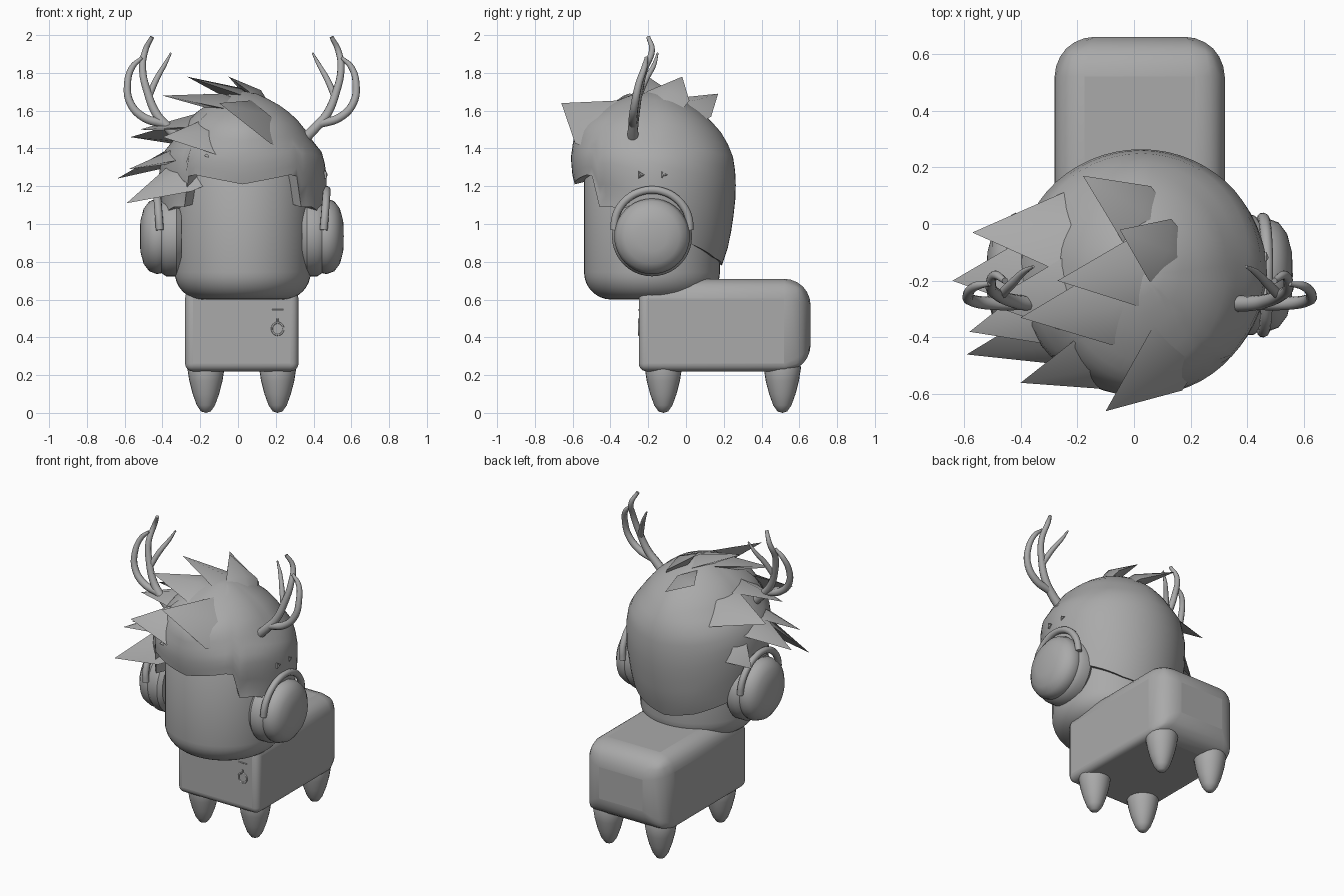
import bpy, bmesh, math
from mathutils import Vector

if "Cube" in bpy.data.objects:
    bpy.data.objects.remove(bpy.data.objects["Cube"])

CX, CY = 0.025, -0.18          # head axis
MID = 0.02                     # mirror plane in x

grey = bpy.data.materials.new("plain_grey")
grey.diffuse_color = (0.4, 0.4, 0.4, 1)
grey.use_nodes = True
grey.node_tree.nodes["Principled BSDF"].inputs["Base Color"].default_value = grey.diffuse_color


def finish(ob, angle=35):
    ob.data.materials.clear()
    ob.data.materials.append(grey)
    bpy.ops.object.select_all(action='DESELECT')
    ob.select_set(True)
    bpy.context.view_layer.objects.active = ob
    bpy.ops.object.shade_smooth_by_angle(angle=math.radians(angle))
    return ob


def from_bmesh(name, bm, angle=35):
    bmesh.ops.recalc_face_normals(bm, faces=bm.faces)
    me = bpy.data.meshes.new(name)
    bm.to_mesh(me)
    bm.free()
    ob = bpy.data.objects.new(name, me)
    bpy.context.collection.objects.link(ob)
    return finish(ob, angle)


def lathe(name, profile, centre, axis='Z', sign=1, n=40, angle=35):
    """Spin (radius, height) pairs round an axis."""
    bm = bmesh.new()
    rings = []
    for r, h in profile:
        ring = []
        for i in range(n if r > 0 else 1):
            a = 2 * math.pi * i / n
            p = (r * math.cos(a), r * math.sin(a), h)
            if axis == 'X':
                p = (sign * h, p[0], p[1])
            ring.append(bm.verts.new(Vector(p) + Vector(centre)))
        rings.append(ring)
    for a, b in zip(rings, rings[1:]):
        for i in range(n):
            j = (i + 1) % n
            quad = [a[i % len(a)], a[j % len(a)], b[j % len(b)], b[i % len(b)]]
            bm.faces.new(list(dict.fromkeys(quad)))
    return from_bmesh(name, bm, angle)


def tube(name, pts, radii, bevel=1.0, cyclic=False):
    cu = bpy.data.curves.new(name, 'CURVE')
    cu.dimensions = '3D'
    cu.bevel_depth, cu.bevel_resolution, cu.resolution_u = bevel, 3, 6
    cu.use_fill_caps = True
    sp = cu.splines.new('BEZIER')
    sp.bezier_points.add(len(pts) - 1)
    sp.use_cyclic_u = cyclic
    for bp, p, r in zip(sp.bezier_points, pts, radii):
        bp.co, bp.radius = p, r
        bp.handle_left_type = bp.handle_right_type = 'AUTO'
    ob = bpy.data.objects.new(name, cu)
    bpy.context.collection.objects.link(ob)
    bpy.ops.object.select_all(action='DESELECT')
    ob.select_set(True)
    bpy.context.view_layer.objects.active = ob
    bpy.ops.object.convert(target='MESH')
    return finish(bpy.context.object, 50)


def lerp(table, x):
    for (x0, y0), (x1, y1) in zip(table, table[1:]):
        if x <= x1:
            return y0 + (y1 - y0) * max(0, (x - x0) / (x1 - x0))
    return table[-1][1]


# Body: box, softer at the back and top than at the front and bottom
bm = bmesh.new()
bmesh.ops.create_cube(bm, size=1)
for v in bm.verts:
    v.co = (MID + v.co.x * 0.6, 0.205 + v.co.y * 0.91, 0.465 + v.co.z * 0.49)
weight = bm.edges.layers.float.new("bevel_weight_edge")
for e in bm.edges:
    m = (e.verts[0].co + e.verts[1].co) / 2
    e[weight] = 1.0 if m.y > 0.6 else 0.75 if m.z > 0.6 else 0.3
body = from_bmesh("body", bm)
bev = body.modifiers.new("round", 'BEVEL')
bev.limit_method, bev.width, bev.segments = 'WEIGHT', 0.14, 6

# Legs: rounded cones
for side, x in (("left", -0.17), ("right", 0.21)):
    for end, y in (("front", -0.12), ("back", 0.51)):
        lathe(f"{end}_{side}_leg", [(0, 0), (.026, .008), (.048, .04), (.07, .10), (.088, .17),
              (.099, .24), (.09, .27), (0, .28)], (x, y, 0), n=24, angle=60)

# Head: cylinder with rounded ends
prof = [(0, 0.6)]
for i in range(9):
    a = math.pi / 2 * i / 8
    prof.append((0.215 + 0.145 * math.sin(a), 0.745 - 0.145 * math.cos(a)))
lathe("head", prof + [(0.36, 1.3), (0.3, 1.4), (0, 1.42)], (CX, CY, 0), n=48)

# Ear cups, cushions and arches
for side, s in (("left", -1), ("right", 1)):
    c = (MID, CY, 0.935)
    lathe(f"{side}_ear_cushion", [(0, .32), (.19, .32), (.212, .345), (.212, .40), (.195, .425),
          (0, .425)], c, 'X', s)
    lathe(f"{side}_ear_cup", [(.16, .42), (.195, .425), (.2, .45), (.185, .49), (.145, .52),
          (.08, .537), (0, .54)], c, 'X', s, angle=60)
    pts = []
    for i in range(11):
        a = math.radians(-5 + 19 * i)
        pts.append((MID + s * (0.435 + 0.015 * math.sin(a)), CY + 0.2 * math.cos(a),
                    0.985 + 0.195 * math.sin(a)))
    tube(f"{side}_ear_arch", pts, [1] * 11, 0.021)

# Hair cap: lofted rings over a hem that drops from fringe to nape
hem = [(0, 1.21), (36, 1.26), (46, 1.25), (48, 1.09), (62, 1.09), (90, 1.0), (110, .92),
       (130, .87), (150, .82), (180, .78)]
cap = [(.78, .37), (.9, .41), (1.1, .44), (1.25, .445), (1.38, .425), (1.48, .37),
       (1.57, .29), (1.64, .19), (1.69, .08), (1.705, 0)]
bm = bmesh.new()
N, M, TOP = 60, 14, 1.705
cols = []
for i in range(N):
    phi = 360 * i / N
    fold = min(phi, 360 - phi)
    a = math.radians(phi)
    z0 = lerp(hem, fold)
    front = max(0, math.cos(a))
    col = [bm.verts.new((CX + .33 * math.sin(a), CY - .33 * math.cos(a), z0 + .02))]
    for j in range(M):
        t = j / M
        z = z0 + (TOP - z0) * (1 - (1 - t) ** 1.4)
        r = lerp(cap, z)
        r *= 1 - 0.11 * front * max(0, 1 - abs(z - 1.15) / .2)
        r *= 1 + 0.16 * front * max(0, min(1, (z - 1.38) / .15))
        r *= 1 - 0.07 * abs(math.sin(a)) * max(0, min(1, (z - 1.36) / .1))
        col.append(bm.verts.new((CX + r * math.sin(a), CY - r * math.cos(a), z)))
    cols.append(col)
crown = bm.verts.new((CX, CY, TOP))
for i in range(N):
    p, q = cols[i], cols[(i + 1) % N]
    for j in range(M):
        bm.faces.new((p[j], q[j], q[j + 1], p[j + 1]))
    bm.faces.new((p[M], q[M], crown))
from_bmesh("hair_cap", bm, 40)

# Hair locks: broad leaf-shaped wedges swept to one side, (base, tip, half width)
locks = [((.02, -.14, 1.45), (-.64, -.20, 1.24), .17), ((-.05, -.33, 1.33), (-.59, -.46, 1.11), .13),
         ((.05, -.05, 1.46), (-.57, -.03, 1.46), .17), ((.05, -.22, 1.52), (-.52, -.28, 1.50), .15),
         ((.15, -.36, 1.43), (-.40, -.56, 1.46), .17), ((.15, -.25, 1.57), (-.40, -.33, 1.68), .14),
         ((.20, -.15, 1.56), (-.27, -.20, 1.78), .12), ((.18, -.15, 1.56), (-.05, -.02, 1.78), .12),
         ((.27, -.30, 1.43), (-.10, -.66, 1.64), .17), ((.14, -.08, 1.52), (-.18, .17, 1.69), .12),
         ((.15, -.36, 1.38), (-.18, -.57, 1.36), .13), ((-.1, -.25, 1.38), (-.58, -.38, 1.29), .12),
         ((-.2, .0, 1.33), (-.47, -.02, 1.14), .12)]
bm = bmesh.new()
for base, tip, w in locks:
    b, t = Vector(base), Vector(tip)
    d = (t - b).normalized()
    mid = b.lerp(t, .45)
    out = mid - Vector((CX, CY, 1.2))
    up = (out - d * out.dot(d)).normalized()
    sidev = d.cross(up)
    rings = []
    for c, k in ((b, .7), (mid + up * .025, 1)):
        rings.append([bm.verts.new(c + o * w * k)
                      for o in (sidev, up * .35, -sidev, -up * .35)])
    end = bm.verts.new(t)
    bm.faces.new(rings[0])
    for k in range(4):
        n = (k + 1) % 4
        bm.faces.new((rings[0][k], rings[0][n], rings[1][n], rings[1][k]))
        bm.faces.new((rings[1][k], rings[1][n], end))
from_bmesh("hair_locks", bm, 45)

# Antlers: beam, outer tine and inner tine
for side, s in (("left", -1), ("right", 1)):
    def path(*pts):
        return [(MID + s * x, y, z) for x, y, z in pts]
    tube(f"{side}_antler_beam", path((.32, -.28, 1.44), (.39, -.28, 1.51), (.45, -.27, 1.58),
         (.50, -.25, 1.70), (.525, -.22, 1.82), (.51, -.18, 1.92), (.475, -.20, 1.99)),
         (.03, .027, .024, .021, .019, .016, .011))
    tube(f"{side}_antler_outer_tine", path((.41, -.28, 1.53), (.52, -.28, 1.565), (.59, -.27, 1.64),
         (.605, -.25, 1.74), (.58, -.22, 1.83), (.53, -.21, 1.88)),
         (.024, .023, .021, .019, .016, .009))
    tube(f"{side}_antler_inner_tine", path((.49, -.25, 1.68), (.45, -.21, 1.77), (.41, -.17, 1.84),
         (.375, -.15, 1.905)), (.018, .016, .012, .005))

# Chest pendant: bar and ring
ringpts = [(.21 + .03 * math.cos(a), -.25, .445 + .032 * math.sin(a))
           for a in [math.pi / 4 * k for k in range(8)]]
tube("pendant_ring", ringpts, [1] * 8, 0.005, True)
tube("pendant_bar", [(.18, -.25, .545), (.24, -.25, .545)], [1, 1], 0.004)
tube("pendant_link", [(.21, -.25, .475), (.21, -.25, .50)], [1, 1], 0.005)

# Small studs on the side of the hair
for i, y in enumerate((-.24, -.12)):
    lathe(f"hair_stud_{i}", [(.025, .43), (.02, .448), (0, .455)], (MID, y, 1.26), 'X', 1, n=3)
